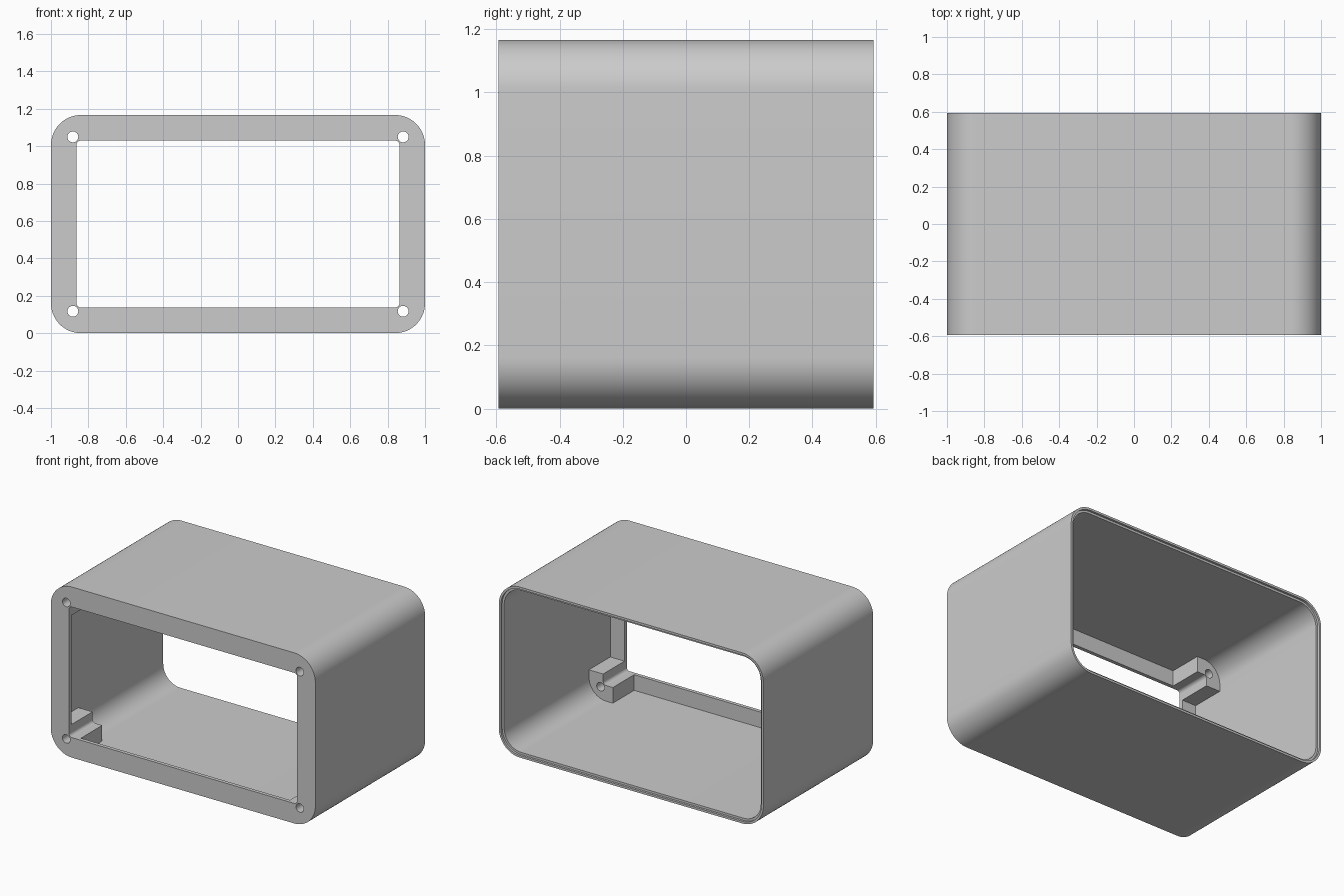
import bpy, bmesh, math
from mathutils import Matrix, Vector

cube = bpy.data.objects.get("Cube")
if cube:
    bpy.data.objects.remove(cube, do_unlink=True)

HALF_X, HALF_Y, HEIGHT, RADIUS = 1.0, 0.593, 1.166, 0.16
WALL, LIP, STEP = 0.03, 0.015, 0.015      # wall, thin rear lip, rebate depth
BORDER, FLANGE = 0.137, 0.025             # front frame width and thickness
FILLET = 0.022                            # opening corner radius
HOLE_INSET, HOLE_R = 0.117, 0.029
BOSS_SIZE, BOSS_DEPTH = 0.21, 0.23
SEG = 16
MID = HEIGHT / 2
INNER_FRONT = -HALF_Y + FLANGE

grey = bpy.data.materials.new("plain grey")
grey.use_nodes = True
colour = (0.6, 0.6, 0.6, 1)
grey.diffuse_color = colour
grey.node_tree.nodes["Principled BSDF"].inputs["Base Color"].default_value = colour


def finish(bm, name):
    bmesh.ops.recalc_face_normals(bm, faces=bm.faces)
    mesh = bpy.data.meshes.new(name)
    bm.to_mesh(mesh)
    bm.free()
    mesh.materials.append(grey)
    obj = bpy.data.objects.new(name, mesh)
    bpy.context.collection.objects.link(obj)
    return obj


def arc(cx, cz, r, start):
    """Quarter circle, counter-clockwise from a start angle."""
    angles = [start + math.pi / 2 * i / SEG for i in range(SEG + 1)]
    return [(cx + r * math.cos(a), cz + r * math.sin(a)) for a in angles]


def ring(bm, inset, radius, y):
    """Rounded rectangle, inset from the outer outline."""
    cx, cz = HALF_X - inset - radius, MID - inset - radius
    points = []
    for i, (sx, sz) in enumerate([(1, 1), (-1, 1), (-1, -1), (1, -1)]):
        points += arc(sx * cx, MID + sz * cz, radius, i * math.pi / 2)
    return [bm.verts.new((x, y, z)) for x, z in points]


def cut(obj, cutter):
    mod = obj.modifiers.new("screw holes", "BOOLEAN")
    mod.operation, mod.solver, mod.object = "DIFFERENCE", "EXACT", cutter
    bpy.context.view_layer.objects.active = obj
    bpy.ops.object.modifier_apply(modifier=mod.name)


# Housing: one closed loft through outside, rear rebate, inside and front frame
bm = bmesh.new()
rings = [ring(bm, *spec) for spec in [
    (0, RADIUS, -HALF_Y),
    (0, RADIUS, HALF_Y),
    (LIP, RADIUS - LIP, HALF_Y),
    (LIP, RADIUS - LIP, HALF_Y - STEP),
    (WALL, RADIUS - WALL, HALF_Y - STEP),
    (WALL, RADIUS - WALL, INNER_FRONT),
    (BORDER, FILLET, INNER_FRONT),
    (BORDER, FILLET, -HALF_Y),
]]
for a, b in zip(rings, rings[1:] + rings[:1]):
    for i in range(len(a)):
        j = (i + 1) % len(a)
        bm.faces.new((a[i], a[j], b[j], b[i]))
housing = finish(bm, "housing")

# Corner bosses: L-shaped blocks behind the frame, fitted to the rounded wall
bm = bmesh.new()
sink = WALL - 0.008
r = RADIUS - sink
x_out, z_out = HALF_X - sink, MID - sink
x_end, z_end = HALF_X - BOSS_SIZE, MID - BOSS_SIZE
x_open, z_open = HALF_X - BORDER, MID - BORDER
profile = [(x_out, z_end)] + arc(x_out - r, z_out - r, r, 0) + [(x_end, z_out), (x_end, z_open)]
profile += arc(x_open - FILLET, z_open - FILLET, FILLET, 0)[::-1] + [(x_open, z_end)]
for sx in (1, -1):
    for sz in (1, -1):
        base = bm.faces.new([bm.verts.new((sx * x, INNER_FRONT, MID + sz * z)) for x, z in profile])
        out = bmesh.ops.extrude_face_region(bm, geom=[base], use_keep_orig=True)
        moved = [v for v in out["geom"] if isinstance(v, bmesh.types.BMVert)]
        bmesh.ops.translate(bm, verts=moved, vec=Vector((0, BOSS_DEPTH, 0)))
bosses = finish(bm, "corner_bosses")

# Screw holes through the frame and bosses
bm = bmesh.new()
for sx in (1, -1):
    for sz in (1, -1):
        place = Vector((sx * (HALF_X - HOLE_INSET), INNER_FRONT, MID + sz * (MID - HOLE_INSET)))
        bmesh.ops.create_cone(bm, cap_ends=True, segments=32, radius1=HOLE_R, radius2=HOLE_R, depth=0.6,
                              matrix=Matrix.Translation(place) @ Matrix.Rotation(math.pi / 2, 4, "X"))
drill = finish(bm, "hole_cutter")
drill.hide_render = True
for part in (housing, bosses):
    cut(part, drill)
bpy.data.objects.remove(drill, do_unlink=True)

# Smooth curves with crisp edges
bpy.ops.object.select_all(action="DESELECT")
for part in (housing, bosses):
    part.select_set(True)
bpy.context.view_layer.objects.active = housing
bpy.ops.object.shade_smooth_by_angle(angle=math.radians(30))
